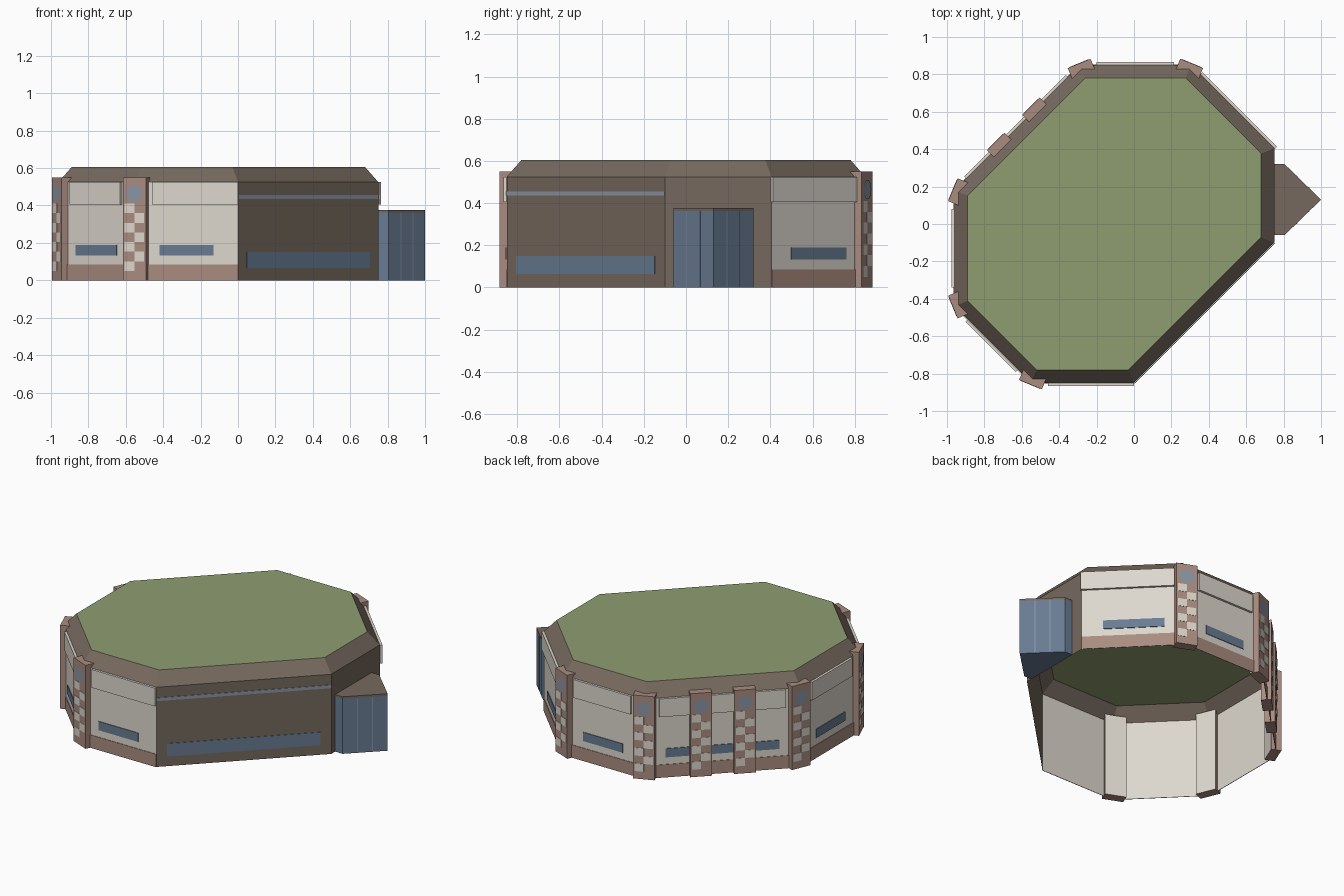
import bpy, bmesh, math
from mathutils import Vector

cube = bpy.data.objects.get("Cube")
if cube:
    bpy.data.objects.remove(cube)


def material(name, rgb):
    lin = [((c / 255 + 0.055) / 1.055) ** 2.4 for c in rgb] + [1]
    m = bpy.data.materials.new(name)
    m.use_nodes = True
    m.diffuse_color = lin
    m.node_tree.nodes["Principled BSDF"].inputs["Base Color"].default_value = lin
    return m


cream = material("cream plaster", (222, 216, 206))
pink = material("pink stone", (170, 140, 128))
brown = material("brown cladding", (118, 105, 94))
blue = material("blue glass", (104, 124, 146))
steel = material("pale steel", (138, 150, 165))
green = material("green roof", (143, 157, 113))


def finish(name, bm, mats):
    mesh = bpy.data.meshes.new(name)
    bm.to_mesh(mesh)
    bm.free()
    for m in mats:
        mesh.materials.append(m)
    ob = bpy.data.objects.new(name, mesh)
    bpy.context.collection.objects.link(ob)
    return ob


class Frame:
    """Wall frame: s runs along the wall, d points outward, z is up."""

    def __init__(self, origin, along):
        self.o = Vector(origin)
        self.u = Vector(along).normalized()
        self.n = Vector((self.u.y, -self.u.x))

    def at(self, s, d, z):
        p = self.o + self.u * s + self.n * d
        return Vector((p.x, p.y, z))

    def box(self, bm, s, d, z, slot=0, inner_slot=None):
        v = [bm.verts.new(self.at(a, b, c)) for c in z for a, b in
             ((s[0], d[1]), (s[1], d[1]), (s[1], d[0]), (s[0], d[0]))]
        quads = [(3, 2, 1, 0), (4, 5, 6, 7)]
        quads += [(i, (i + 1) % 4, (i + 1) % 4 + 4, i + 4) for i in range(4)]
        for k, q in enumerate(quads):
            f = bm.faces.new([v[i] for i in q])
            f.material_index = inner_slot if k == 4 and inner_slot is not None else slot

    def plate(self, name, s, d, z, mat):
        bm = bmesh.new()
        self.box(bm, s, d, z)
        return finish(name, bm, [mat])


# Plan of the building, counter-clockwise from the front corner
PLAN = [Vector(p) for p in ((0, -0.85), (0.75, -0.10), (0.75, 0.405), (0.305, 0.85),
                            (-0.29, 0.85), (-0.96, 0.18), (-0.96, -0.44), (-0.55, -0.85))]
N = len(PLAN)
EAVE, TOP, INSET = 0.525, 0.605, 0.07
walls = [Frame(PLAN[i], PLAN[(i + 1) % N] - PLAN[i]) for i in range(N)]
lengths = [(PLAN[(i + 1) % N] - PLAN[i]).length for i in range(N)]


def corner_normal(i):
    return (walls[i - 1].n + walls[i].n).normalized()


# Open-bottomed shell: walls, sloped parapet and flat roof
bm = bmesh.new()
rings = []
for z, inset in ((0, 0), (EAVE, 0), (TOP, INSET)):
    ring = []
    for i, p in enumerate(PLAN):
        n = corner_normal(i)
        q = p - n * inset / n.dot(walls[i].n)
        ring.append(bm.verts.new((q.x, q.y, z)))
    rings.append(ring)
for level in range(2):
    for i in range(N):
        j = (i + 1) % N
        lo, hi = rings[level], rings[level + 1]
        f = bm.faces.new((lo[i], lo[j], hi[j], hi[i]))
        f.material_index = 1 if level or i < 2 else 0
bm.faces.new(rings[2]).material_index = 2
finish("building_shell", bm, [cream, brown, green])

# Plaster walls: stone base, window strip and overhanging upper band
DETAILS = {2: ("back_left", 0.37, -0.005, 0.07), 3: ("back", 0.29, 0.09, 0.09),
           4: ("back_right", 0.69, 0.09, 0.09), 5: ("right", 0.30, 0.1, 0.1),
           6: ("front_right", 0.31, 0.1, 0.1), 7: ("front", 0.29, 0.09, 0)}
for i, (side, window, start, end) in DETAILS.items():
    w, length = walls[i], lengths[i]
    mid = length / 2
    w.plate(side + "_base", (0, length), (0.001, 0.004), (0, 0.085), pink)
    w.plate(side + "_window", (mid - window / 2, mid + window / 2), (0.001, 0.005),
            (0.132, 0.19), blue)
    w.plate(side + "_upper_band", (start, length - end), (0.001, 0.016),
            (0.405, EAVE), cream)

# Brown wall: long low window and pale stripe
w, length = walls[0], lengths[0]
w.plate("front_left_window", (0.065, length - 0.065), (0.001, 0.004), (0.065, 0.15), blue)
w.plate("front_left_stripe", (0, length), (0.001, 0.004), (0.435, 0.456), steel)


# Pillars with a checked face and a round medallion
def pillar(name, origin, normal, out):
    f = Frame(origin, (-normal.y, normal.x))
    bm = bmesh.new()
    f.box(bm, (-0.066, 0.066), (out - 0.063, out), (0, 0.55), 0, 1)
    cell, row = 0.056, 0.0515
    for r in range(7):
        s = -cell if r % 2 == 0 else 0
        z = 0.05 + r * row
        f.box(bm, (s, s + cell), (out, out + 0.002), (z, z + row), 1)
    disc = [bm.verts.new(f.at(0.046 * math.cos(a), out + 0.003, 0.465 + 0.046 * math.sin(a)))
            for a in (math.tau * k / 16 for k in range(16))]
    bm.faces.new(disc).material_index = 2
    finish(name, bm, [pink, cream, steel])


for i in range(3, 8):
    pillar("corner_pillar_%d" % (i - 2), PLAN[i], corner_normal(i), 0.009)
for k, off in enumerate((-0.133, 0.133)):
    w = walls[4]
    pillar("middle_pillar_%d" % (k + 1), w.o + w.u * (lengths[4] / 2 + off), w.n, 0.028)

# Pointed glass entrance with a brown roof
PORCH = [Vector(p) for p in ((0.75, -0.06), (0.805, -0.06), (1.0, 0.13),
                             (0.805, 0.32), (0.75, 0.32))]


def prism(name, z0, z1, mat):
    bm = bmesh.new()
    base = bm.faces.new([bm.verts.new((p.x, p.y, z0)) for p in PORCH])
    top = bmesh.ops.extrude_face_region(bm, geom=[base])["geom"]
    bmesh.ops.translate(bm, vec=(0, 0, z1 - z0),
                        verts=[g for g in top if isinstance(g, bmesh.types.BMVert)])
    bmesh.ops.recalc_face_normals(bm, faces=bm.faces)
    finish(name, bm, [mat])


prism("entrance_glass", 0, 0.362, blue)
prism("entrance_roof", 0.362, 0.376, brown)
for i in (1, 2):
    span = PORCH[i + 1] - PORCH[i]
    f = Frame(PORCH[i], span)
    for t in (1 / 3, 2 / 3):
        s = span.length * t
        f.plate("entrance_mullion", (s - 0.003, s + 0.003), (-0.001, 0.002), (0, 0.362), steel)
